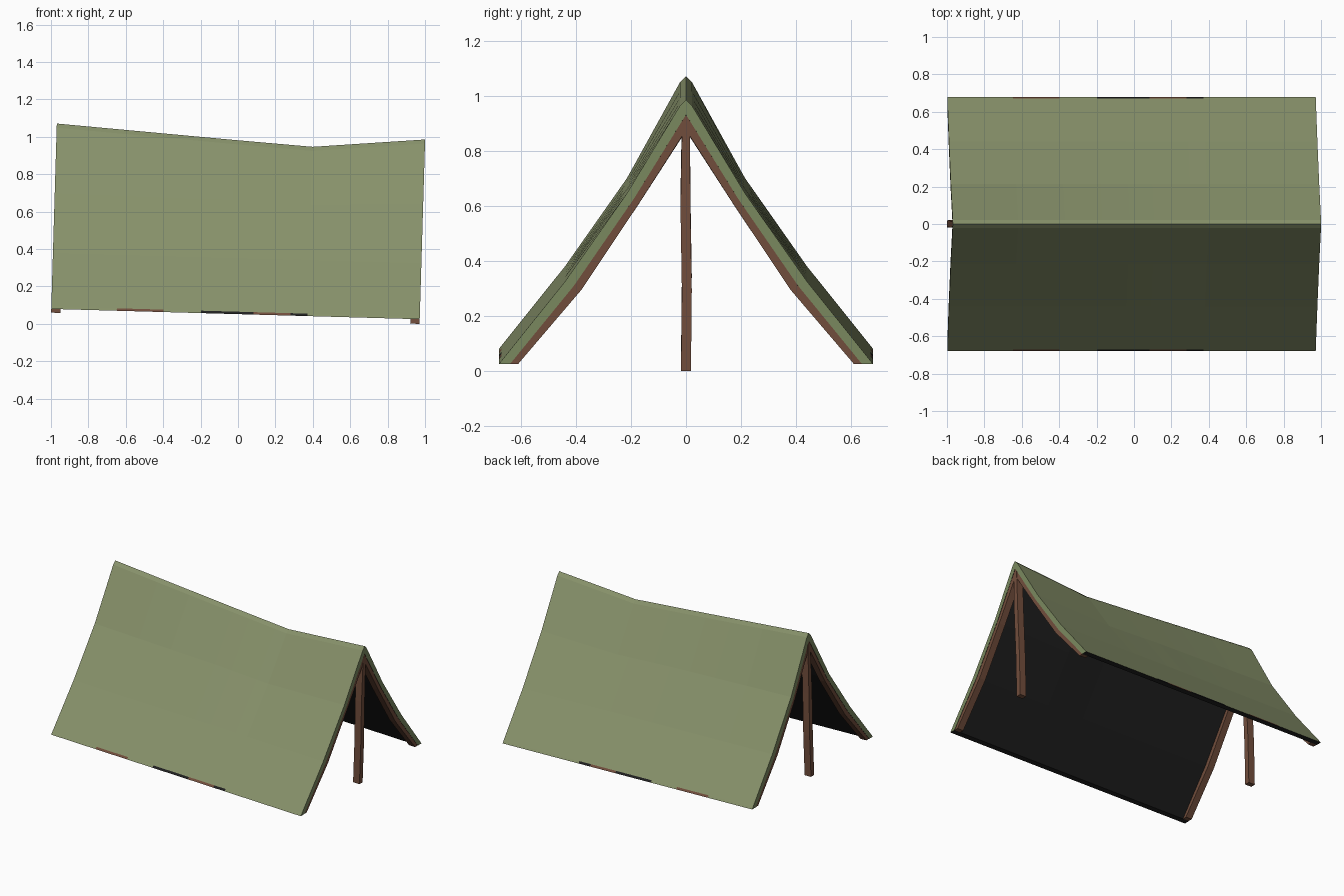
import bpy, bmesh

if "Cube" in bpy.data.objects:
    bpy.data.objects.remove(bpy.data.objects["Cube"])


def material(name, rgb):
    m = bpy.data.materials.new(name)
    m.diffuse_color = (*rgb, 1)
    m.use_nodes = True
    m.node_tree.nodes["Principled BSDF"].inputs["Base Color"].default_value = m.diffuse_color
    return m


CANVAS = material("canvas green", (0.245, 0.287, 0.146))
HEM = material("hem green", (0.20, 0.255, 0.118))
DARK = material("dark lining", (0.014, 0.014, 0.014))
WOOD = material("brown wood", (0.17, 0.077, 0.046))
MATS = [CANVAS, HEM, DARK, WOOD]


def place(x, y, z):
    # the whole tent leans slightly down towards +x
    return (x + 0.03 * z, y, z - 0.028 * x)


def lerp(x, pts):
    for (a, u), (b, v) in zip(pts, pts[1:]):
        if x <= b:
            return u + (v - u) * (x - a) / (b - a)
    return pts[-1][1]


def apex(x):
    return lerp(x, [(-1, 1.043), (-0.05, 0.982), (0.37, 0.957), (0.97, 1.013)])


def knee_sag(x):
    return lerp(x, [(-1, 0), (-0.05, 0.012), (0.37, 0.025), (0.97, 0)])


# half profiles (y, z) from the foot to the ridge; z below 0 is measured from the ridge
OUTER = [(0.68, 0.052), (0.670, 0.065), (0.44, 0.352), (0.215, 0.672), (0.022, -0.022), (0, 0)]
INNER = [(0.64, 0.052), (0.630, 0.064), (0.408, 0.336), (0.190, 0.652), (0.012, -0.074), (0, -0.055)]
INNER[-2] = (0.014, -0.077)
RIB = [(0.61, 0.052), (0.602, 0.062), (0.380, 0.322), (0.172, 0.634), (0.014, -0.132), (0, -0.11)]


def section(half, x):
    pts = []
    for i, (y, z) in enumerate(half):
        if i >= 4:
            z = apex(x) + z
        elif i == 3:
            z -= knee_sag(x)
        pts.append((x, y, z))
    return [(x, -y, z) for x, y, z in pts] + [p for p in reversed(pts[:-1])]


def finish(name, bm):
    bmesh.ops.recalc_face_normals(bm, faces=bm.faces)
    me = bpy.data.meshes.new(name)
    bm.to_mesh(me)
    bm.free()
    for m in MATS:
        me.materials.append(m)
    ob = bpy.data.objects.new(name, me)
    bpy.context.collection.objects.link(ob)
    return ob


def loft(name, top, under, xs, rule):
    # closed sheet between two profiles; rule(part, row, mid_x) gives the material
    bm = bmesh.new()
    rings = [[[bm.verts.new(place(*p)) for p in section(h, x)] for h in (top, under)] for x in xs]
    n = len(rings[0][0])

    def face(vs, mat):
        bm.faces.new(vs).material_index = mat

    for k in range(len(xs) - 1):
        mid = (xs[k] + xs[k + 1]) / 2
        for side in (0, 1):
            a, b = rings[k][side], rings[k + 1][side]
            for i in range(n - 1):
                row = min(i, n - 2 - i)
                face([a[i], b[i], b[i + 1], a[i + 1]], rule(("top", "under")[side], row, mid))
        for i in (0, n - 1):
            face([rings[k][0][i], rings[k + 1][0][i], rings[k + 1][1][i], rings[k][1][i]], rule("edge", 0, mid))
    for o, u in (rings[0], rings[-1]):
        for i in range(n - 1):
            face([o[i], o[i + 1], u[i + 1], u[i]], rule("end", i, 0))
    return finish(name, bm)


def canvas_rule(part, row, mid):
    if part == "top":
        if row == 0:  # worn patches along the lower hem
            if -0.65 < mid < -0.4 or 0.08 < mid < 0.28:
                return 3
            if -0.2 < mid < 0.37:
                return 2
        return 0
    return 1 if part == "end" else 2


# canvas sheet over the ridge
loft("canvas_cover", OUTER, INNER, [-1, -0.65, -0.4, -0.2, -0.05, 0.08, 0.28, 0.37, 0.97], canvas_rule)

# bent rafters under both ends
for name, a, b in (("left_rafters", -0.998, -0.95), ("right_rafters", 0.92, 0.968)):
    loft(name, INNER, RIB, [a, b], lambda part, row, mid: 3)

# slightly crooked upright poles
for name, x in (("left_pole", -0.975), ("right_pole", 0.945)):
    bm = bmesh.new()
    path = [(0, 0.0272 if x > 0 else 0.032), (0.003, 0.32), (-0.002, 0.62), (0, apex(x) - 0.075)]
    rings = []
    for k, (dy, z) in enumerate(path):
        r = 0.018 if k < 3 else 0.014
        rings.append([bm.verts.new(place(x + sx * 0.025, dy + sy * r, z))
                      for sx, sy in ((-1, -1), (1, -1), (1, 1), (-1, 1))])
    for a, b in zip(rings, rings[1:]):
        for i in range(4):
            bm.faces.new([a[i], a[(i + 1) % 4], b[(i + 1) % 4], b[i]])
    bm.faces.new(rings[0])
    bm.faces.new(rings[-1])
    for f in bm.faces:
        f.material_index = 3
    finish(name, bm)
